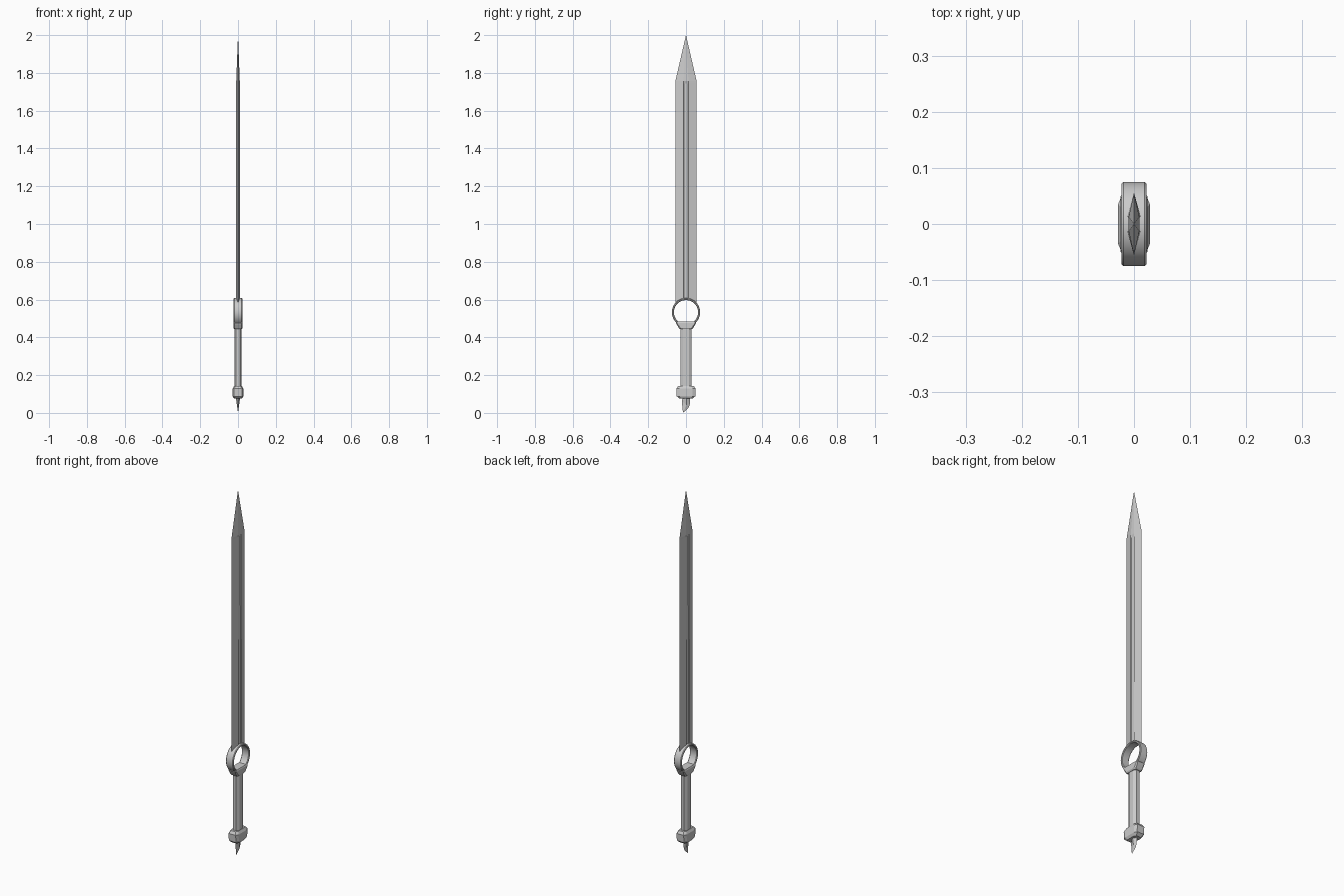
import bpy, bmesh, math

if "Cube" in bpy.data.objects:
    bpy.data.objects.remove(bpy.data.objects["Cube"])


def finish(name, bm, smooth=None):
    bmesh.ops.recalc_face_normals(bm, faces=bm.faces)
    mesh = bpy.data.meshes.new(name)
    bm.to_mesh(mesh)
    bm.free()
    ob = bpy.data.objects.new(name, mesh)
    bpy.context.collection.objects.link(ob)
    if smooth:
        bpy.ops.object.select_all(action='DESELECT')
        ob.select_set(True)
        bpy.context.view_layer.objects.active = ob
        bpy.ops.object.shade_smooth_by_angle(angle=math.radians(smooth))
    return ob


def bridge(bm, rings, closed=False):
    """Skin a list of equal-length vertex loops."""
    n = len(rings[0])
    pairs = list(zip(rings, rings[1:]))
    if closed:
        pairs.append((rings[-1], rings[0]))
    for a, b in pairs:
        for i in range(n):
            j = (i + 1) % n
            bm.faces.new((a[i], a[j], b[j], b[i]))


def loft(name, levels, smooth=None):
    """Stack chamfered rectangles: (z, half x, half y, chamfer x, chamfer y)."""
    bm = bmesh.new()
    rings = []
    for z, hx, hy, cx, cy in levels:
        pts = [(hx, -hy + cy), (hx, hy - cy), (hx - cx, hy), (-hx + cx, hy),
               (-hx, hy - cy), (-hx, -hy + cy), (-hx + cx, -hy), (hx - cx, -hy)]
        rings.append([bm.verts.new((x, y, z)) for x, y in pts])
    bridge(bm, rings)
    bm.faces.new(rings[0])
    bm.faces.new(rings[-1])
    return finish(name, bm, smooth)


# Blade: hexagonal section with a shallow fuller, ending in a four-sided point
bm = bmesh.new()
EDGE = 0.056


def section(z, z_edge, ridge, floor):
    half = [(0, -EDGE), (ridge, -0.013), (floor, -0.010), (floor, 0.010), (ridge, 0.013)]
    pts = half + [(-x, -y) for x, y in half]
    return [bm.verts.new((x, y, z_edge if x == 0 else z)) for x, y in pts]


rings = [section(0.598, 0.58, 0.0118, 0.008),
         section(1.745, 1.745, 0.0095, 0.006),
         section(1.757, 1.757, 0.0094, 0.0094)]
bridge(bm, rings)
bm.faces.new(rings[0])
tip = bm.verts.new((0, 0, 2.0))
for i in range(10):
    bm.faces.new((rings[-1][i], rings[-1][(i + 1) % 10], tip))
finish("blade", bm)

# Ring guard: bevelled band swept around the x axis
bm = bmesh.new()
profile = [(-0.019, 0.064), (0.019, 0.064), (0.0225, 0.067),
           (0.0225, 0.072), (0.019, 0.075), (-0.019, 0.075),
           (-0.0225, 0.072), (-0.0225, 0.067)]
N = 48
rings = []
for k in range(N):
    a = 2 * math.pi * k / N
    rings.append([bm.verts.new((x, r * math.sin(a), 0.533 + r * math.cos(a)))
                  for x, r in profile])
bridge(bm, rings, closed=True)
finish("ring_guard", bm, 30)

# Collar filling the bottom of the ring
loft("collar", [(0.443, 0.020, 0.032, 0.006, 0.008),
                (0.450, 0.0245, 0.038, 0.006, 0.008),
                (0.465, 0.0245, 0.047, 0.006, 0.006),
                (0.477, 0.0245, 0.053, 0.004, 0.004),
                (0.483, 0.0215, 0.050, 0.004, 0.004)])

# Grip
loft("grip", [(0.13, 0.0185, 0.029, 0.009, 0.014),
              (0.45, 0.0185, 0.029, 0.009, 0.014)])

# Pommel block with bevelled top and bottom
loft("pommel", [(0.075, 0.021, 0.034, 0.008, 0.012),
                (0.088, 0.0285, 0.049, 0.007, 0.016),
                (0.128, 0.0285, 0.051, 0.007, 0.016),
                (0.142, 0.021, 0.042, 0.008, 0.014)])

# Slanted spike below the pommel: thick spine, sharp outline
bm = bmesh.new()
outline = [(-0.017, 0.085), (-0.022, 0.062), (-0.016, 0.0),
           (0.013, 0.026), (0.020, 0.045), (0.022, 0.085)]
rim = [bm.verts.new((0, y, z)) for y, z in outline]
for s in (1, -1):
    top = bm.verts.new((s * 0.012, 0.002, 0.085))
    low = bm.verts.new((s * 0.006, 0.003, 0.043))
    for f in ((rim[0], rim[1], top), (rim[1], low, top), (rim[1], rim[2], low),
              (rim[2], rim[3], low), (rim[3], rim[4], low),
              (rim[4], top, low), (rim[4], rim[5], top)):
        bm.faces.new(f)
finish("pommel_spike", bm)
